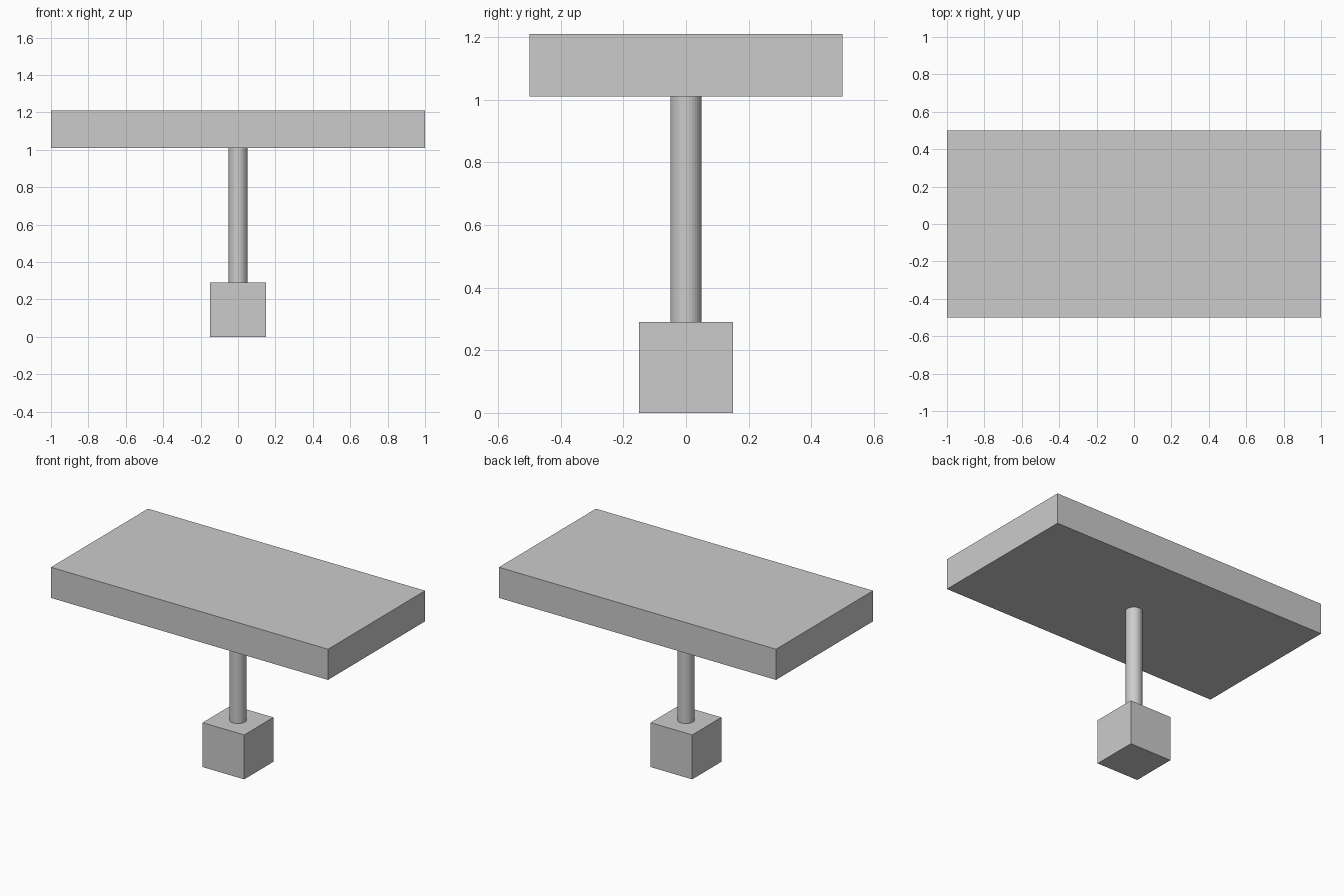
import bpy

if "Cube" in bpy.data.objects:
    bpy.data.objects.remove(bpy.data.objects["Cube"])


def box(name, size, z_bottom):
    bpy.ops.mesh.primitive_cube_add(size=1, location=(0, 0, z_bottom + size[2] / 2))
    ob = bpy.context.object
    ob.name = name
    ob.scale = size
    bpy.ops.object.transform_apply(location=False, rotation=False, scale=True)
    return ob


# Square foot and wide slab top
box("base", (0.30, 0.30, 0.29), 0.0)
box("table_top", (2.0, 1.0, 0.20), 1.01)

# Central post joining them
bpy.ops.mesh.primitive_cylinder_add(vertices=32, radius=0.05, depth=0.72, location=(0, 0, 0.65))
bpy.context.object.name = "post"
